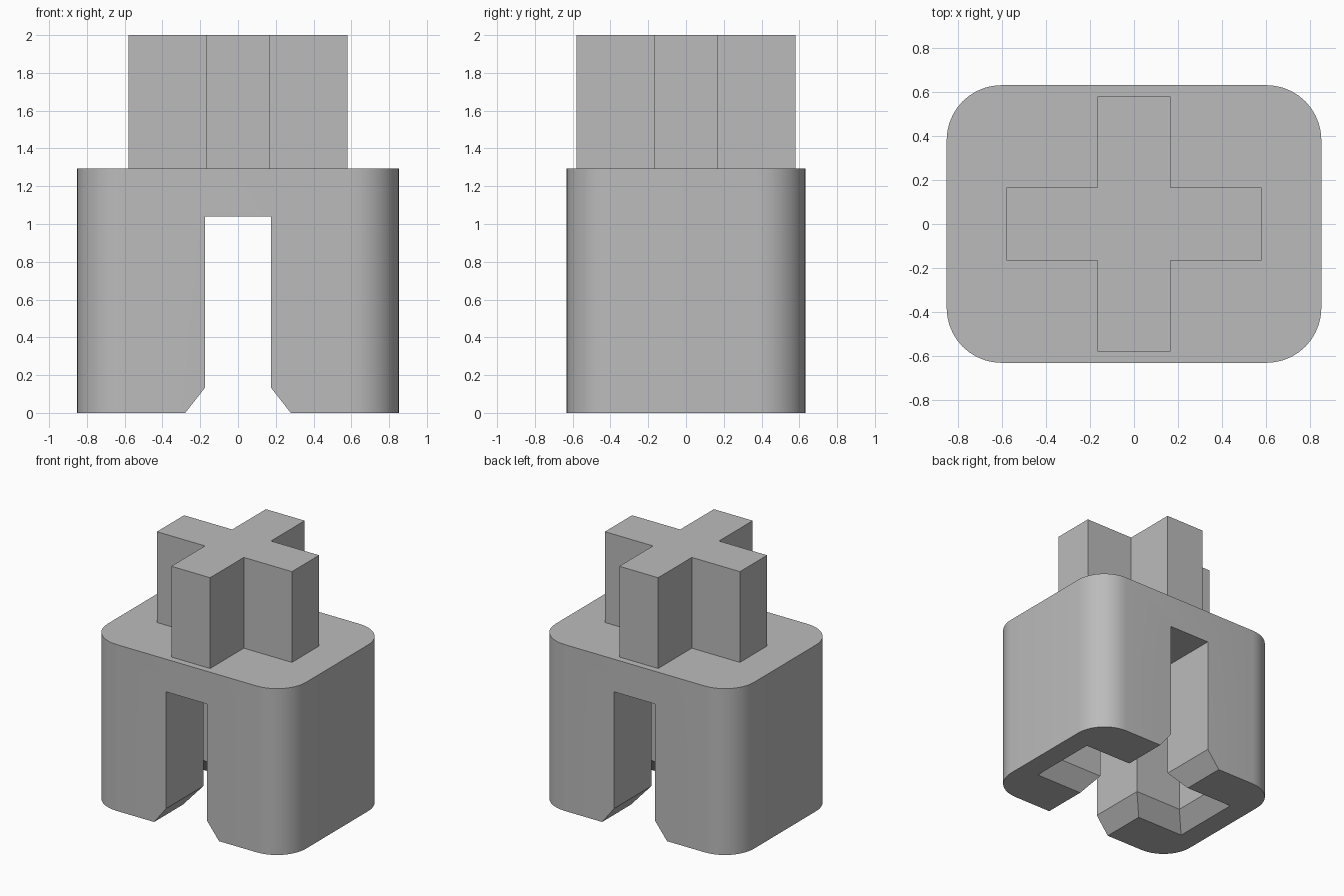
import bpy
import bmesh
import math

cube = bpy.data.objects.get("Cube")
if cube:
    bpy.data.objects.remove(cube, do_unlink=True)

HALF_X, HALF_Y, CORNER = 0.853, 0.632, 0.25
BODY_TOP, STEM_TOP = 1.294, 2.0
SLOT_TOP, CHAMFER_TOP = 1.04, 0.133

grey = bpy.data.materials.new("plain grey")
grey.use_nodes = True
colour = (0.5, 0.5, 0.5, 1)
grey.diffuse_color = colour
grey.node_tree.nodes["Principled BSDF"].inputs["Base Color"].default_value = colour


def cross(length_x, length_y, w):
    """Outline of a plus sign with half lengths and half arm width."""
    quarter = [(length_x, w), (w, w), (w, length_y)]
    points = []
    for sx, sy in ((1, 1), (-1, 1), (-1, -1), (1, -1)):
        part = [(x * sx, y * sy) for x, y in quarter]
        points += part if sx * sy > 0 else part[::-1]
    return points


def rounded_rectangle(hx, hy, r, steps=10):
    points = []
    for turn, (sx, sy) in enumerate(((1, 1), (-1, 1), (-1, -1), (1, -1))):
        for i in range(steps + 1):
            a = math.pi / 2 * (turn + i / steps)
            points.append((sx * (hx - r) + r * math.cos(a),
                           sy * (hy - r) + r * math.sin(a)))
    return points


def loft(name, sections):
    """Solid through (z, outline) sections, lowest first."""
    bm = bmesh.new()
    rings = [[bm.verts.new((x, y, z)) for x, y in outline]
             for z, outline in sections]
    for low, high in zip(rings, rings[1:]):
        for i in range(len(low)):
            j = (i + 1) % len(low)
            bm.faces.new((low[i], low[j], high[j], high[i]))
    bm.faces.new(rings[0][::-1])
    bm.faces.new(rings[-1])
    mesh = bpy.data.meshes.new(name)
    bm.to_mesh(mesh)
    bm.free()
    mesh.materials.append(grey)
    obj = bpy.data.objects.new(name, mesh)
    bpy.context.collection.objects.link(obj)
    return obj


# Rounded block
outline = rounded_rectangle(HALF_X, HALF_Y, CORNER)
body = loft("body", [(0, outline), (BODY_TOP, outline)])

# Cross socket: open front to back, closed at the sides, flared at the mouth
socket = cross(0.58, 1.0, 0.175)
mouth = cross(0.70, 1.0, 0.295)
cutter = loft("socket_cutter", [(-0.02, mouth), (CHAMFER_TOP, socket),
                                (SLOT_TOP, socket)])
cutter.hide_render = True
cut = body.modifiers.new("socket", "BOOLEAN")
cut.operation = "DIFFERENCE"
cut.solver = "EXACT"
cut.object = cutter

bpy.ops.object.select_all(action="DESELECT")
bpy.context.view_layer.objects.active = body
body.select_set(True)
bpy.ops.object.modifier_apply(modifier=cut.name)
bpy.data.objects.remove(cutter, do_unlink=True)
bpy.ops.object.shade_smooth_by_angle(angle=math.radians(30))

# Cross stem on top
plus = cross(0.581, 0.581, 0.167)
loft("cross_stem", [(BODY_TOP, plus), (STEM_TOP, plus)])
